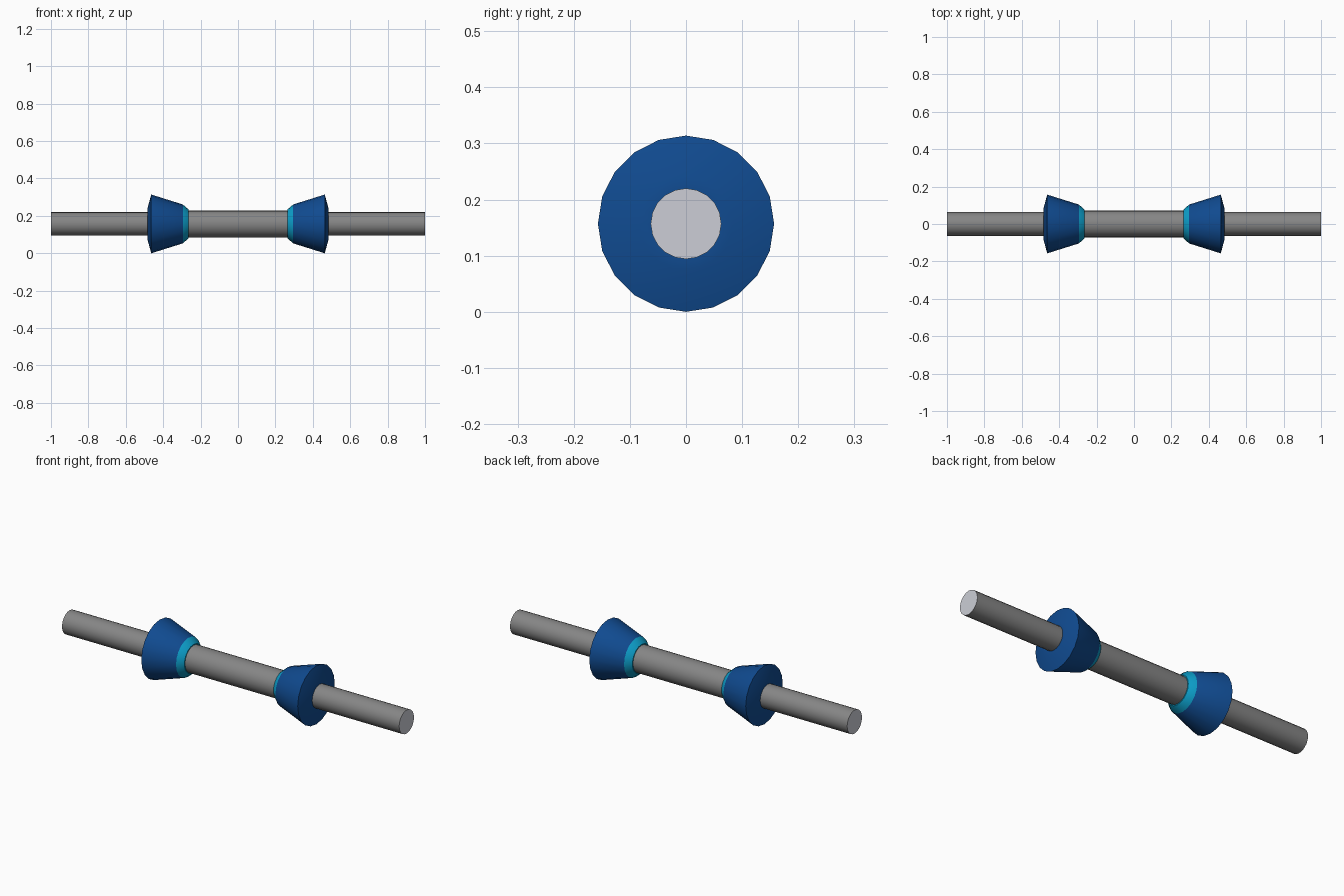
import bpy, bmesh, math

if "Cube" in bpy.data.objects:
    bpy.data.objects.remove(bpy.data.objects["Cube"])

SIDES = 20
AXIS_Z = 0.157


def srgb(r, g, b):
    f = lambda c: c / 12.92 if c <= 0.04045 else ((c + 0.055) / 1.055) ** 2.4
    return (f(r / 255), f(g / 255), f(b / 255), 1)


def material(name, col):
    m = bpy.data.materials.new(name)
    m.diffuse_color = col
    m.use_nodes = True
    m.node_tree.nodes["Principled BSDF"].inputs["Base Color"].default_value = m.diffuse_color
    return m


STEEL = material("grey steel", srgb(134, 134, 134))
PALE = material("pale end metal", srgb(204, 206, 214))
BLUE = material("deep blue", srgb(16, 75, 145))
CYAN = material("cyan", srgb(12, 157, 200))


def lathe(name, profile, mats, bands, cap_mat=None):
    """Spin an (x, radius) profile about the x axis; bands = material per strip."""
    bm = bmesh.new()
    rings = []
    for x, r in profile:
        rings.append([bm.verts.new((x, r * math.cos(2 * math.pi * i / SIDES),
                                    AXIS_Z + r * math.sin(2 * math.pi * i / SIDES)))
                      for i in range(SIDES)])
    for a, b, mi in zip(rings, rings[1:], bands):
        for i in range(SIDES):
            j = (i + 1) % SIDES
            bm.faces.new((a[i], a[j], b[j], b[i])).material_index = mi
    if cap_mat is not None:
        for ring in (rings[0], rings[-1]):
            bm.faces.new(ring).material_index = cap_mat
    bmesh.ops.recalc_face_normals(bm, faces=bm.faces)
    me = bpy.data.meshes.new(name)
    bm.to_mesh(me)
    bm.free()
    for m in mats:
        me.materials.append(m)
    ob = bpy.data.objects.new(name, me)
    bpy.context.collection.objects.link(ob)
    bpy.ops.object.select_all(action='DESELECT')
    ob.select_set(True)
    bpy.context.view_layer.objects.active = ob
    bpy.ops.object.shade_smooth_by_angle(angle=math.radians(24))
    return ob


# Full length bar with a thicker grip, pale metal on the end caps
lathe("bar", [(-1, .063), (-.38, .063), (-.38, .072), (.38, .072), (.38, .063), (1, .063)],
      [STEEL, PALE], [0] * 5, cap_mat=1)

# Mirrored conical weights with a cyan bevel on the inner side
for side, label in ((-1, "left"), (1, "right")):
    prof = [(.264, .071), (.264, .077), (.295, .104), (.464, .157), (.484, .083), (.484, .062)]
    lathe(label + "_weight", [(side * x, r) for x, r in prof],
          [BLUE, CYAN], [1, 1, 0, 0, 0])
